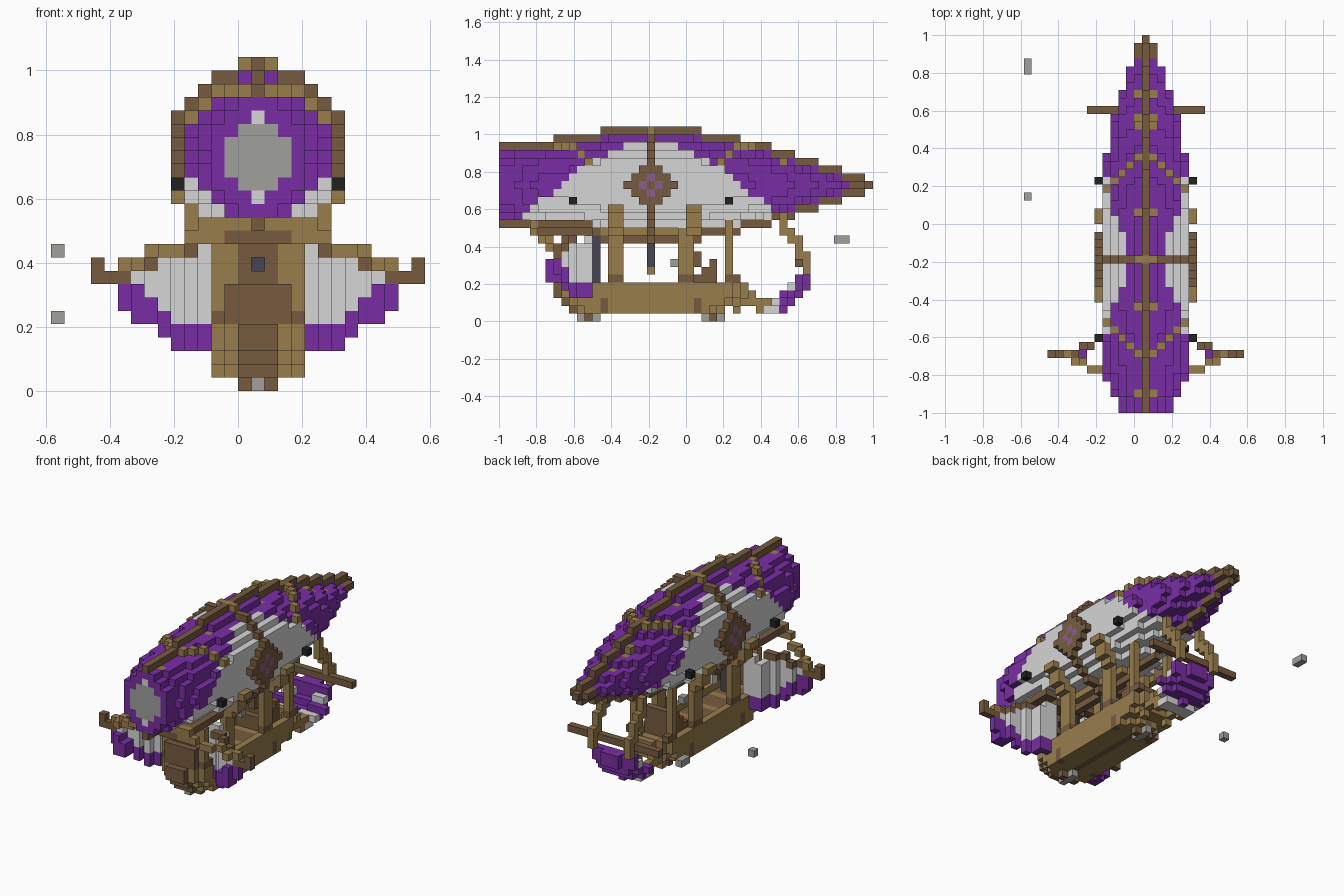
import bpy, bmesh
from math import floor
from mathutils import Vector

cube = bpy.data.objects.get("Cube")
if cube:
    bpy.data.objects.remove(cube, do_unlink=True)

S = 1 / 24          # block size
MID = -5            # block row of the widest envelope section
AXIS = 17           # block height of the envelope axis
COLOURS = {
    "purple": (0.19, 0.027, 0.37),
    "light_wood": (0.315, 0.205, 0.073),
    "dark_wood": (0.18, 0.105, 0.05),
    "pale_cloth": (0.67, 0.67, 0.67),
    "grey_metal": (0.35, 0.35, 0.335),
    "black": (0.015, 0.015, 0.015),
    "slate": (0.062, 0.062, 0.09),
    "mauve": (0.25, 0.11, 0.27),
}
mats = {}
for name, rgb in COLOURS.items():
    m = mats[name] = bpy.data.materials.new(name)
    m.use_nodes = True
    m.diffuse_color = (*rgb, 1)
    m.node_tree.nodes["Principled BSDF"].inputs["Base Color"].default_value = (*rgb, 1)
taken = {}          # block -> (part, colour); the first part placed wins


def put(part, colour, c, y, z):
    taken.setdefault((c, y, z), (part, colour))


def box(part, colour, cs, ys, zs, mirror=False):
    """Fill inclusive block ranges, optionally on both sides."""
    for c in range(cs[0], cs[1] + 1):
        for y in range(ys[0], ys[1] + 1):
            for z in range(zs[0], zs[1] + 1):
                put(part, colour, c, y, z)
                if mirror:
                    put(part, colour, -c, y, z)


def steps(d, limits):
    return sum(d > t for t in limits)


def taper(d, points):
    """Radius at distance d along straight pieces between points."""
    for (d0, r0), (d1, r1) in zip(points, points[1:]):
        if d <= d1:
            return r0 + (r1 - r0) * max(0, d - d0) / (d1 - d0)


WIDTH_FRONT = [(6, 5.72), (15, 5), (17, 4), (20, 3)]
WIDTH_BACK = [(6, 5.72), (13, 5), (18, 4), (27, 1), (29, 0.4)]
HEIGHT_FRONT = [(2, 6.2), (6, 6.03), (12, 5), (18, 4.5), (20, 4.4)]
HEIGHT_BACK = [(2, 6.2), (6, 6.03), (11, 5), (15, 4), (27, 0), (29, -0.8)]


def radii(d):
    w, h = (WIDTH_FRONT, HEIGHT_FRONT) if d < 0 else (WIDTH_BACK, HEIGHT_BACK)
    return taper(abs(d), w) + 0.05, taper(abs(d), h) + 0.02


def inside(c, d, h):
    a, b = radii(d)
    return d <= 27 and (c / a) ** 2 + (h / b) ** 2 <= 1


# Side emblems and lamps standing out from the envelope
for d in range(-3, 4):
    for h in range(-2, 3):
        if abs(d) + abs(h) <= 3:
            colour = "mauve" if abs(d) + abs(h) == 1 else "dark_wood"
            box("side_emblem", colour, (6, 6), (MID + d,) * 2, (AXIS + h,) * 2, True)
for y in (-15, 5):
    box("side_lamp", "black", (6, 6), (y, y), (15, 15), True)

# Nose vent
for c in range(-2, 3):
    for h in range(-2, 3):
        if abs(c) + abs(h) < 4:
            put("nose_vent", "grey_metal", c, -24, AXIS + h)
for h in (-3, 3):
    put("nose_vent", "pale_cloth", 0, -24, AXIS + h)

# Centre ring and the two top arches around the envelope
for c in range(-6, 7):
    for h in range(-7, 8):
        if (c / 6.62) ** 2 + (h / 7.2) ** 2 <= 1:
            put("centre_ring", "light_wood" if h == 7 else "dark_wood", c, MID, AXIS + h)
for c in range(1, 6):
    z = 22 - steps(c, (3, 4))
    for y in (MID - 13 + c, MID + 14 - c):
        box("top_arch", "light_wood", (c, c), (y, y), (z, z), True)

# Pillar brackets gripping the envelope
for y in (-10, 0):
    box("pillar_head", "light_wood", (4, 4), (y, y + 1), (11, 12), True)
    box("pillar_head", "light_wood", (5, 5), (y, y + 1), (12, 13), True)
    box("pillar_head", "light_wood", (6, 6), (y, y + 1), (14, 14), True)


# Envelope: stepped ellipses with a wooden ridge above and below
def envelope_colour(c, d, h):
    z = AXIS + h
    if d > 25:
        return "dark_wood"
    if h > 0 and abs(c) == 1 and d in (-17, -6, 6, 17, 18, 21) and not inside(c, d, h + 1):
        return "light_wood"
    if z <= 11:
        return "light_wood"
    low = z < 22.6 - 9 * (abs(d) / 15.5) ** 1.7
    return "pale_cloth" if low and (h < 0 or abs(c) > 2) else "purple"


for y in range(-24, 24):
    d = y - MID
    top = floor(radii(d)[1]) + 1
    for h in (-top, top):
        put("ridge", "dark_wood", 0, y, AXIS + h)
    for c in range(-5, 6):
        for h in range(-6, 7):
            if inside(c, d, h):
                put("envelope", envelope_colour(c, d, h), c, y, AXIS + h)

# Landing feet
for y in (-13, 3):
    box("foot_wheel", "grey_metal", (0, 0), (y - 1, y + 1), (0, 0))
    box("foot_bracket", "dark_wood", (1, 1), (y, y), (0, 0), True)
for y in (-11, 1):
    box("foot_bracket", "dark_wood", (3, 3), (y, y), (1, 2), True)

# Hull: open boat with dark stem and keel, deck and rails
for z, bow, stern in ((1, -15, 4), (2, -16, 6), (3, -17, 7), (4, -17, 7)):
    for y in range(bow, stern + 1):
        half = 3 if bow + 1 < y < stern - 1 else 2 if y in (bow + 1, stern - 1) else 1
        for c in range(-half, half + 1):
            edge = abs(c) == half or y in (bow, stern)
            if y == bow or z == 1 and c == 0:
                put("keel", "dark_wood", c, y, z)
            elif z == 3 and not edge:
                put("deck", "dark_wood" if y % 4 else "light_wood", c, y, z)
            elif z < 3 or edge:
                put("hull", "light_wood", c, y, z)
for y in (-14, -9, 0, 6):
    box("rail_block", "dark_wood", (3, 3), (y - 1, y), (5, 5), True)

# Bow: dark stem, prow posts and beam under the envelope
box("bow_stem", "dark_wood", (-2, 2), (-16, -16), (5, 7))
box("bow_stem", "dark_wood", (-1, 1), (-15, -15), (8, 8))
box("bow_stem", "dark_wood", (1, 1), (-15, -15), (9, 10), True)
box("bow_stem", "dark_wood", (0, 0), (-15, -15), (10, 10))
box("bow_post", "light_wood", (2, 3), (-15, -15), (5, 10), True)
box("bow_beam", "dark_wood", (-2, 2), (-20, -13), (11, 11))
box("bow_beam", "light_wood", (3, 3), (-20, -20), (11, 11), True)
box("bow_beam", "light_wood", (1, 4), (-20, -20), (12, 12), True)
box("bow_beam", "dark_wood", (3, 4), (-19, -13), (12, 12), True)

# Pillars between hull and envelope
for y in (-10, -1):
    box("pillar", "light_wood", (3, 3), (y, y + 1), (5, 11), True)
box("stern_post", "light_wood", (3, 3), (5, 5), (6, 12), True)

# Deck fittings
box("engine_pipe", "slate", (0, 0), (-12, -12), (5, 10))
box("hanging_pipe", "slate", (0, 0), (MID, MID), (7, 10))
box("hanging_pipe", "light_wood", (0, 0), (MID, MID), (6, 6))
for i in range(3):
    box("stern_stairs", "dark_wood", (-2, 2), (1 + i, 3), (4 + i, 5 + i))
box("helm", "dark_wood", (0, 0), (1, 1), (7, 8))
box("helm", "grey_metal", (0, 0), (-2, -2), (7, 7))

# Front wings: sloping spar, slanted brace and a stepped sail below
for c in range(3, 13):
    spar_y = -15 - steps(c, (6, 8))
    spar_z = 11 - steps(c, (4, 7, 9))
    if c > 4:
        box("wing_spar", "dark_wood", (c, c), (spar_y, spar_y), (spar_z, spar_z), True)
    if c < 11:
        brace_y = -20 + steps(c, (5, 7, 9))
        brace_z = 11 - steps(c, (5, 8, 10))
        box("wing_brace", "light_wood", (c, c), (brace_y, brace_y), (brace_z, brace_z), True)
        near, far = (-13, -13) if c < 5 else (-14, -13) if c == 5 else (spar_y, spar_y)
        low = 3 + round(max(0, c - 6) * 0.75)
        for z in range(low, spar_z):
            rim = z < low + 2 or c > 8 and z < 8
            front = -18 if rim and c in (8, 9) else near
            box("wing_sail", "purple" if rim else "pale_cloth", (c, c), (front, far), (z, z), True)
box("wing_tip", "dark_wood", (12, 12), (-17, -17), (9, 9), True)

# Stern scoop: hollow shell of cloth, rising towards the back, on struts
for c in range(-5, 6):
    for y in range(8, 16):
        for z in range(1, 6):
            r = (c / 5.5) ** 2 + ((y - 9) / 6.4) ** 2 + ((z - 6) / 5.6) ** 2
            if 0.62 < r <= 1.04 and y >= 9 + z:
                put("stern_scoop", "purple" if y > (11 if z < 4 else 13) else "pale_cloth", c, y, z)
for y, z in ((6, 1), (7, 2), (8, 3), (8, 2), (9, 2), (9, 1), (10, 2)):
    box("scoop_strut", "light_wood", (2, 2), (y, y), (z, z), True)

# Stern spar and its curved stays
box("stern_spar", "dark_wood", (-7, 7), (14, 14), (7, 7))
for y, low, top in ((12, 11, 13), (13, 10, 11), (14, 8, 10), (15, 6, 8)):
    box("stern_stay", "light_wood", (3, 3), (y, y), (low, top), True)

# Loose floating stones
box("floating_stone", "grey_metal", (-15, -15), (19, 20), (10, 10))
box("floating_stone", "grey_metal", (-15, -15), (3, 3), (5, 5))

# Turn the blocks of each part into a mesh of its visible faces
parts = {}
for cell, (part, colour) in taken.items():
    parts.setdefault(part, []).append((Vector(cell), colour))
for part, blocks in parts.items():
    bm = bmesh.new()
    palette = sorted({colour for _, colour in blocks})
    for base, colour in blocks:
        for axis in range(3):
            for sign in (0, 1):
                n, u, v = Vector(), Vector(), Vector()
                n[axis], u[(axis + 1) % 3], v[(axis + 2) % 3] = 1, 1, 1
                if tuple(int(k) for k in base + n * (2 * sign - 1)) in taken:
                    continue
                o = base + n * sign + Vector((1, 0, 0))
                quad = [o, o + u, o + u + v, o + v]
                face = bm.faces.new([bm.verts.new(p * S) for p in (quad if sign else quad[::-1])])
                face.material_index = palette.index(colour)
    bmesh.ops.remove_doubles(bm, verts=bm.verts, dist=S / 100)
    mesh = bpy.data.meshes.new(part)
    bm.to_mesh(mesh)
    bm.free()
    for colour in palette:
        mesh.materials.append(mats[colour])
    bpy.context.collection.objects.link(bpy.data.objects.new(part, mesh))
